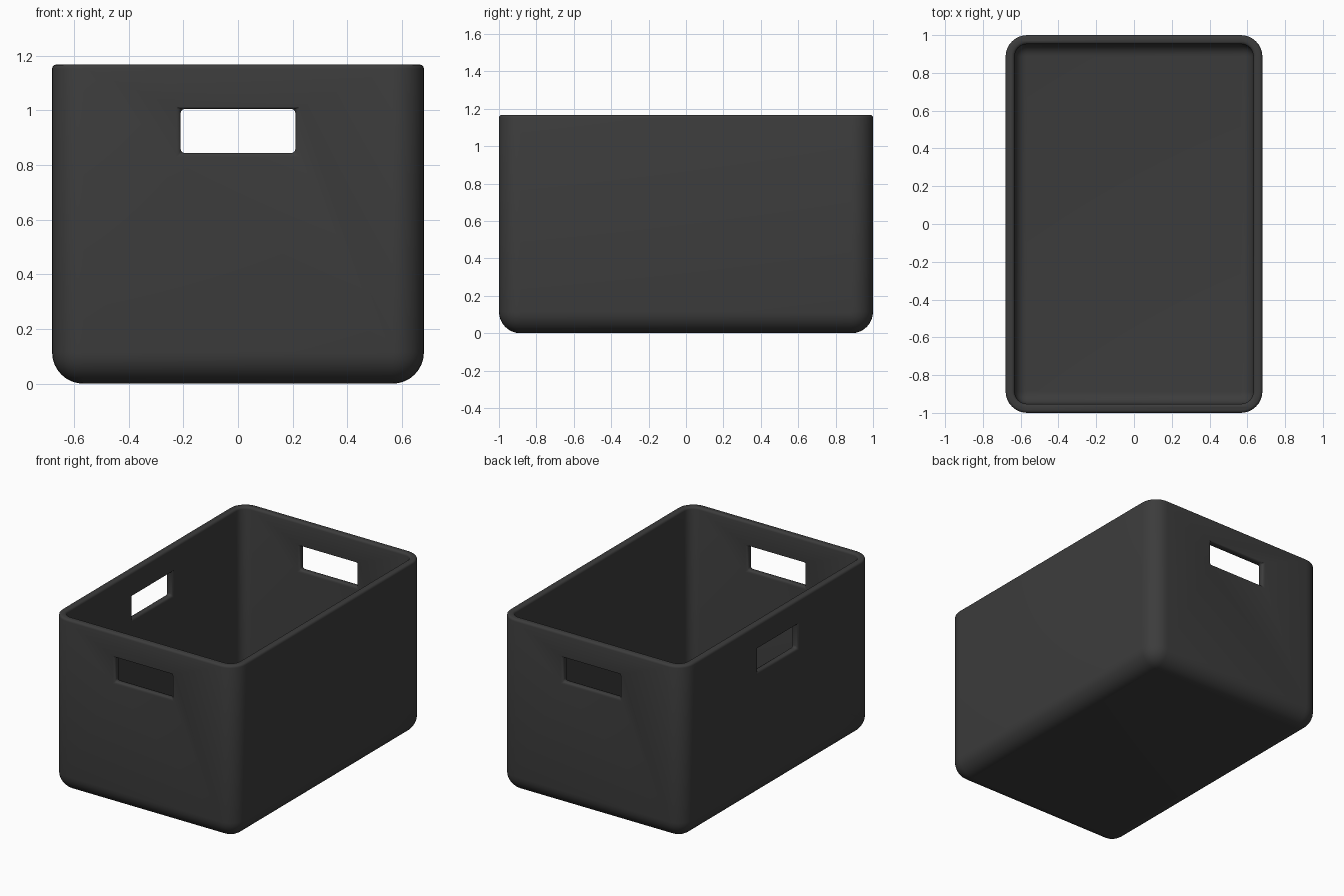
import bpy, bmesh, math
from mathutils import Vector

if "Cube" in bpy.data.objects:
    bpy.data.objects.remove(bpy.data.objects["Cube"], do_unlink=True)

HALF_X, HALF_Y, HEIGHT, WALL = 0.68, 1.0, 1.167, 0.048

plastic = bpy.data.materials.new("charcoal plastic")
plastic.use_nodes = True
colour = (0.045, 0.045, 0.045, 1)
plastic.diffuse_color = colour
plastic.node_tree.nodes["Principled BSDF"].inputs["Base Color"].default_value = colour


def block(name, low, high, radius=0):
    """Box between two corners, rounded on every edge except the top ones."""
    low, high = Vector(low), Vector(high)
    bm = bmesh.new()
    bmesh.ops.create_cube(bm, size=1)
    for v in bm.verts:
        v.co = [low[i] + (v.co[i] + 0.5) * (high[i] - low[i]) for i in range(3)]
    if radius:
        edges = [e for e in bm.edges if min(v.co.z for v in e.verts) < high.z - 0.01]
        bmesh.ops.bevel(bm, geom=edges, offset=radius, segments=8,
                        profile=0.5, affect='EDGES')
    mesh = bpy.data.meshes.new(name)
    bm.to_mesh(mesh)
    bm.free()
    mesh.materials.append(plastic)
    obj = bpy.data.objects.new(name, mesh)
    bpy.context.collection.objects.link(obj)
    return obj


# Outer shell, cavity and handle cutters
bin_body = block("storage_bin", (-HALF_X, -HALF_Y, 0), (HALF_X, HALF_Y, HEIGHT), 0.115)
ix, iy = HALF_X - WALL, HALF_Y - WALL
cutters = [
    block("cavity_cutter", (-ix, -iy, WALL), (ix, iy, HEIGHT + 0.2), 0.065),
    block("end_handles_cutter", (-0.21, -1.2, 0.843), (0.21, 1.2, 1.005)),
    block("side_handle_cutter", (-0.9, -0.21, 0.843), (-0.3, 0.21, 1.005)),
]
for cutter in cutters:
    cutter.hide_render = True
    cut = bin_body.modifiers.new(cutter.name, 'BOOLEAN')
    cut.operation = 'DIFFERENCE'
    cut.solver = 'EXACT'
    cut.object = cutter

# Softened rim and handle edges
soft = bin_body.modifiers.new("soft_edges", 'BEVEL')
soft.width = 0.015
soft.segments = 3
soft.limit_method = 'ANGLE'
soft.angle_limit = math.radians(40)

bpy.ops.object.select_all(action='DESELECT')
bin_body.select_set(True)
bpy.context.view_layer.objects.active = bin_body
for modifier in list(bin_body.modifiers):
    bpy.ops.object.modifier_apply(modifier=modifier.name)
for cutter in cutters:
    bpy.data.objects.remove(cutter, do_unlink=True)
bpy.ops.object.shade_smooth_by_angle(angle=math.radians(40))
